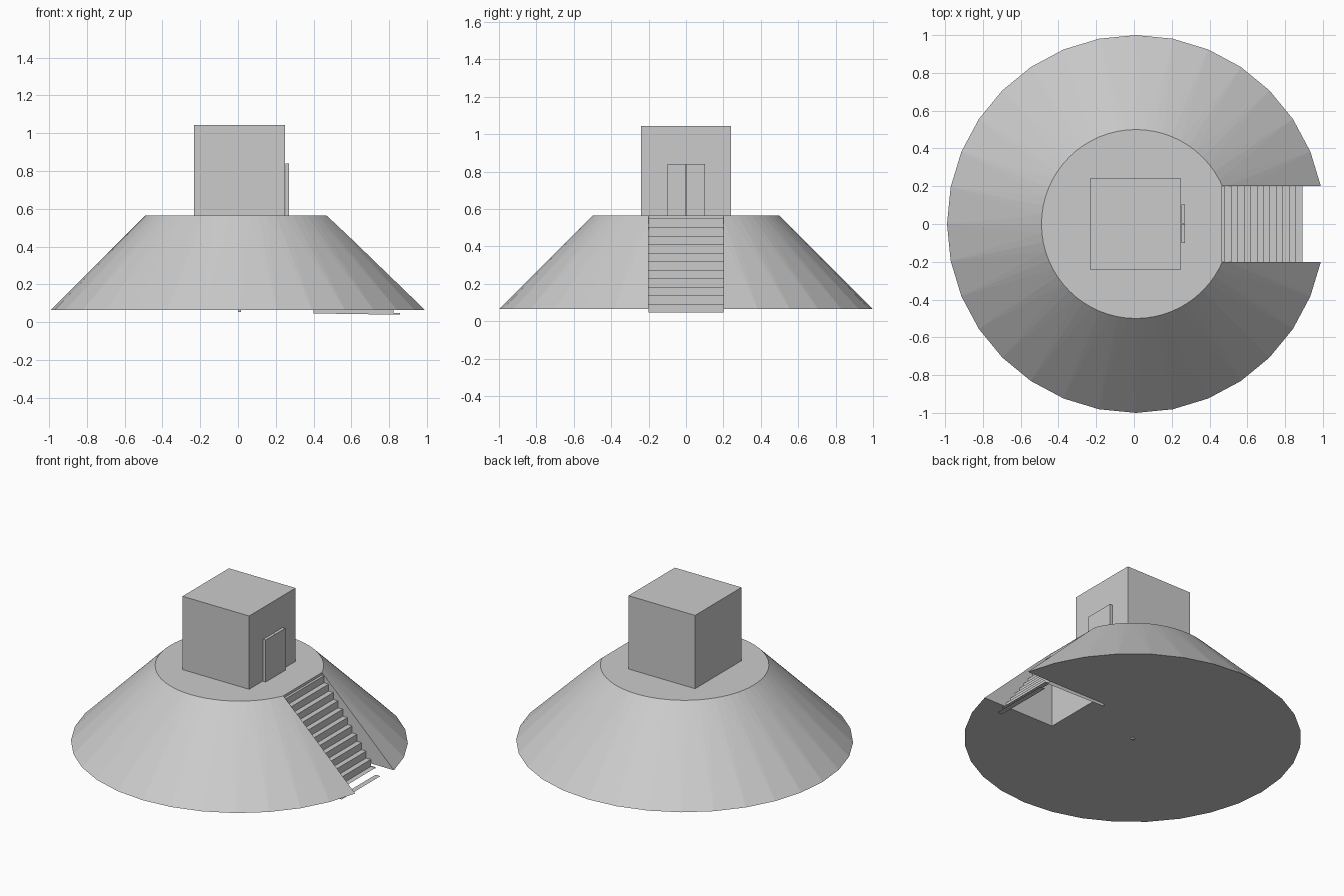
import bpy, bmesh, math

if "Cube" in bpy.data.objects:
    bpy.data.objects.remove(bpy.data.objects["Cube"])

grey = bpy.data.materials.new("stone_grey")
grey.diffuse_color = (0.6, 0.6, 0.6, 1)
grey.use_nodes = True
grey.node_tree.nodes["Principled BSDF"].inputs["Base Color"].default_value = grey.diffuse_color

CX = 0.01             # mound axis
BASE, TOP = 0.065, 0.565
HALF = 0.2            # half width of the stairway


def make(name, verts, faces):
    me = bpy.data.meshes.new(name)
    bm = bmesh.new()
    vs = [bm.verts.new(v) for v in verts]
    for f in faces:
        bm.faces.new([vs[i] for i in f])
    bm.normal_update()
    bm.to_mesh(me)
    bm.free()
    me.materials.append(grey)
    ob = bpy.data.objects.new(name, me)
    bpy.context.collection.objects.link(ob)
    return ob


def box(name, x0, x1, y0, y1, z0, z1):
    v = [(x, y, z) for z in (z0, z1) for x, y in ((x0, y0), (x1, y0), (x1, y1), (x0, y1))]
    f = [(3, 2, 1, 0), (4, 5, 6, 7)] + [(i, (i + 1) % 4, 4 + (i + 1) % 4, 4 + i) for i in range(4)]
    return make(name, v, f)


def ring(n, r, z):
    return [(CX + r * math.cos(2 * math.pi * i / n), r * math.sin(2 * math.pi * i / n), z)
            for i in range(n)]


# Mound: coarse foot, finer rim at the top
n = 32
faces = [tuple(reversed(range(n))), tuple(range(n, 3 * n))]
for i in range(n):
    j, a = (i + 1) % n, n + 2 * i
    b, c = a + 1, n + (2 * i + 2) % (2 * n)
    faces += [(i, j, b), (i, b, a), (j, c, b)]
mound = make("mound", ring(n, 1.0, BASE) + ring(2 * n, 0.5, TOP), faces)

# Stairway slot cut through the mound
cutter = box("slot_cutter", 0.467, 1.3, -HALF, HALF, -0.2, 0.9)
cutter.hide_render = True
cutter.hide_set(True)
cut = mound.modifiers.new("slot", 'BOOLEAN')
cut.operation = 'DIFFERENCE'
cut.solver = 'EXACT'
cut.object = cutter

# Stairs: thin folded sheet, with the lowest tread lying loose on the ground
STEPS, RISE, RUN, OUT = 12, 0.0457, 0.034, 0.891
verts, faces = [], []


def sheet(xa, za, xb, zb):
    k = len(verts)
    verts.extend([(xa, -HALF, za), (xa, HALF, za), (xb, HALF, zb), (xb, -HALF, zb)])
    faces.append((k + 3, k + 2, k + 1, k))


for k in range(STEPS + 1):
    x, z = OUT - RUN * k, RISE * k
    back = x - RUN if k < STEPS else 0.467
    sheet(back, z, x, z)
    if 0 < k < STEPS:
        sheet(back, z, back, z + RISE)
sheet(0.467, RISE * STEPS, 0.467, TOP)
make("stairs", verts, faces)

# Thin side rail under the far edge of the stairs
make("stair_side_strip",
     [(0.40, HALF, 0.047), (0.857, HALF, 0.04), (0.857, HALF, 0.05),
      (0.823, HALF, 0.05), (0.823, HALF, BASE), (0.40, HALF, BASE)],
     [(0, 1, 2, 3, 4, 5)])

# Chamber on top with two door leaves
box("chamber", -0.234, 0.249, -0.24, 0.24, TOP, 1.045)
for side, y0, y1 in (("left", -0.1, 0.0), ("right", 0.002, 0.102)):
    box(side + "_door", 0.252, 0.271, y0, y1, TOP, 0.84)

# Small peg at the centre of the underside
box("base_peg", 0.0, 0.016, -0.008, 0.008, 0.054, BASE)
